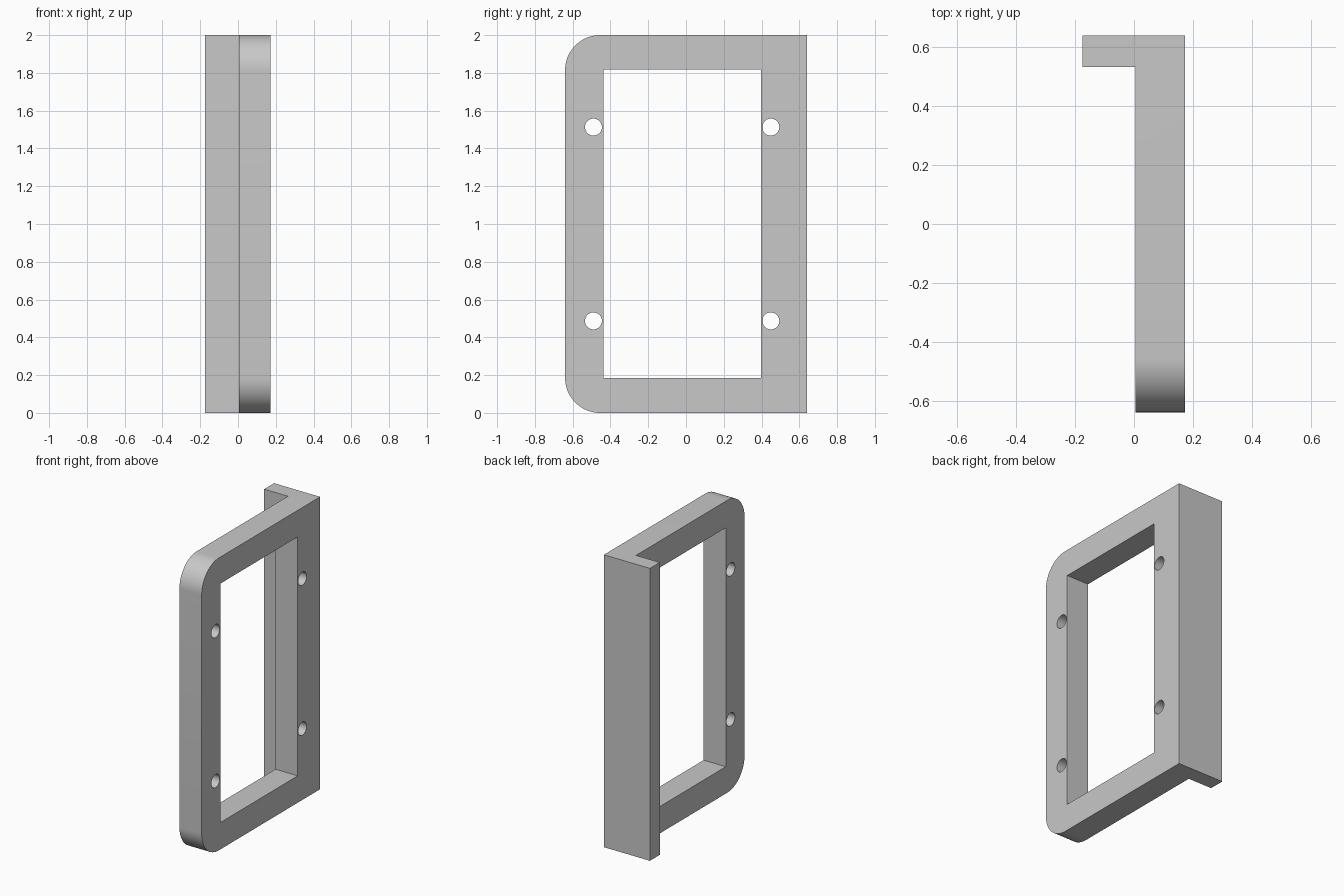
import bpy, bmesh, math
from mathutils import Matrix

default = bpy.data.objects.get("Cube")
if default:
    bpy.data.objects.remove(default, do_unlink=True)

HEIGHT = 2.0
FRONT, BACK = -0.64, 0.64
PLATE_IN, PLATE_OUT = 0.005, 0.173
FLANGE_X, FLANGE_Y = -0.175, 0.533
CORNER = 0.185

grey = bpy.data.materials.new("plain grey")
grey.use_nodes = True
colour = (0.58, 0.58, 0.58, 1)
grey.diffuse_color = colour
grey.node_tree.nodes["Principled BSDF"].inputs["Base Color"].default_value = colour


def make_object(name, bm):
    bmesh.ops.recalc_face_normals(bm, faces=bm.faces)
    mesh = bpy.data.meshes.new(name)
    bm.to_mesh(mesh)
    bm.free()
    obj = bpy.data.objects.new(name, mesh)
    mesh.materials.append(grey)
    bpy.context.collection.objects.link(obj)
    return obj


# L-shaped section pulled up to full height
bm = bmesh.new()
section = [(PLATE_IN, FRONT), (PLATE_OUT, FRONT), (PLATE_OUT, BACK),
           (FLANGE_X, BACK), (FLANGE_X, FLANGE_Y), (PLATE_IN, FLANGE_Y)]
base = bm.faces.new([bm.verts.new((x, y, 0)) for x, y in section])
lifted = bmesh.ops.extrude_face_region(bm, geom=[base])["geom"]
bmesh.ops.translate(bm, vec=(0, 0, HEIGHT),
                    verts=[v for v in lifted if isinstance(v, bmesh.types.BMVert)])
bmesh.ops.recalc_face_normals(bm, faces=bm.faces)

# Rounded top and bottom front corners
corners = [e for e in bm.edges
           if all(v.co.y < FRONT + 0.01 for v in e.verts)
           and abs(e.verts[0].co.z - e.verts[1].co.z) < 0.01]
bmesh.ops.bevel(bm, geom=corners, offset=CORNER, offset_type='OFFSET',
                segments=16, profile=0.5, affect='EDGES')
bracket = make_object("bracket_frame", bm)

# Cutters: the large opening and four screw holes
y0, y1, z0, z1 = -0.437, 0.398, 0.184, 1.818
mid_x = (PLATE_IN + PLATE_OUT) / 2
bm = bmesh.new()
bmesh.ops.create_cube(bm, size=1, matrix=Matrix.Translation(
    (mid_x, (y0 + y1) / 2, (z0 + z1) / 2)) @ Matrix.Diagonal((0.3, y1 - y0, z1 - z0, 1)))
cutters = [make_object("opening_cutter", bm)]
for y in (-0.49, 0.449):
    for z in (0.487, 1.513):
        bm = bmesh.new()
        bmesh.ops.create_cone(bm, cap_ends=True, segments=32, radius1=0.045,
                              radius2=0.045, depth=0.3,
                              matrix=Matrix.Translation((mid_x, y, z))
                              @ Matrix.Rotation(math.pi / 2, 4, 'Y'))
        cutters.append(make_object("screw_hole_cutter", bm))

bpy.ops.object.select_all(action='DESELECT')
bpy.context.view_layer.objects.active = bracket
bracket.select_set(True)
for cutter in cutters:
    cutter.hide_render = True
    cut = bracket.modifiers.new(cutter.name, 'BOOLEAN')
    cut.operation = 'DIFFERENCE'
    cut.solver = 'EXACT'
    cut.object = cutter
    bpy.ops.object.modifier_apply(modifier=cut.name)
for cutter in cutters:
    bpy.data.objects.remove(cutter, do_unlink=True)

bpy.ops.object.shade_smooth_by_angle(angle=math.radians(30))
